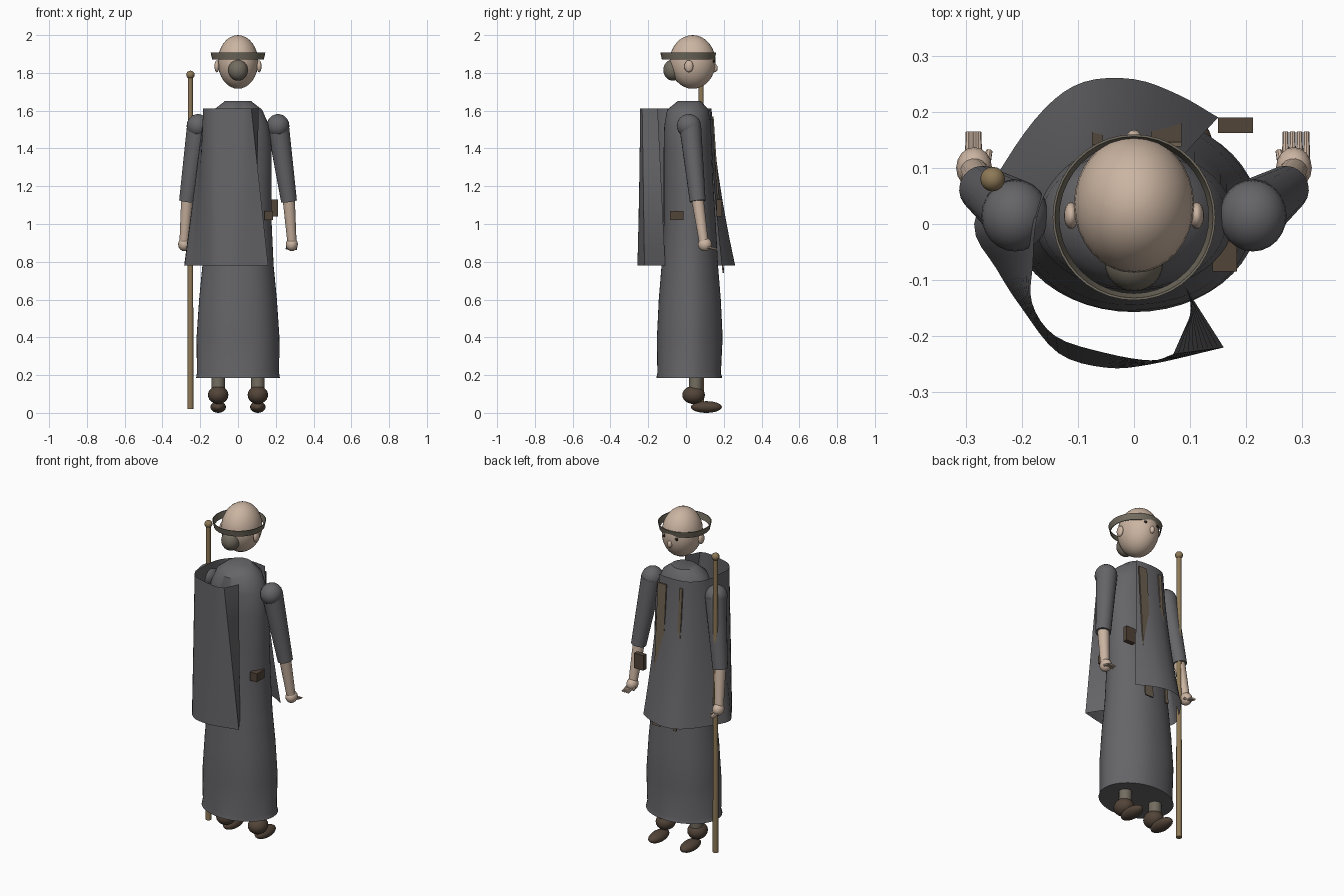
import bpy, bmesh, math
from mathutils import Vector

if "Cube" in bpy.data.objects:
    bpy.data.objects.remove(bpy.data.objects["Cube"])


def material(name, rgb):
    m = bpy.data.materials.new(name)
    m.diffuse_color = (*rgb, 1)
    m.use_nodes = True
    m.node_tree.nodes["Principled BSDF"].inputs["Base Color"].default_value = m.diffuse_color
    return m


CLOTH = material("grey cloth", (0.13, 0.13, 0.14))
SKIN = material("skin", (0.60, 0.46, 0.36))
LEATHER = material("brown leather", (0.085, 0.058, 0.04))
WOOD = material("staff wood", (0.27, 0.19, 0.095))
BAND = material("olive grey", (0.17, 0.15, 0.115))
STRAP = material("tan strap", (0.15, 0.115, 0.08))
DARK = material("dark eye", (0.02, 0.015, 0.012))


def finish(name, bm, mat, smooth=True, angle=40):
    bmesh.ops.recalc_face_normals(bm, faces=bm.faces)
    me = bpy.data.meshes.new(name)
    bm.to_mesh(me)
    bm.free()
    me.materials.append(mat)
    ob = bpy.data.objects.new(name, me)
    bpy.context.collection.objects.link(ob)
    if smooth:
        bpy.ops.object.select_all(action='DESELECT')
        ob.select_set(True)
        bpy.context.view_layer.objects.active = ob
        bpy.ops.object.shade_smooth_by_angle(angle=math.radians(angle))
    return ob


def ball(name, c, r, mat, seg=24):
    bm = bmesh.new()
    bmesh.ops.create_uvsphere(bm, u_segments=seg, v_segments=seg // 2, radius=1)
    for v in bm.verts:
        v.co = Vector(c) + Vector([v.co[i] * r[i] for i in range(3)])
    return finish(name, bm, mat)


def limb(name, a, b, ra, rb, mat, seg=16):
    a, b = Vector(a), Vector(b)
    d = b - a
    bm = bmesh.new()
    bmesh.ops.create_cone(bm, cap_ends=True, segments=seg, radius1=ra, radius2=rb, depth=d.length)
    q = Vector((0, 0, 1)).rotation_difference(d)
    for v in bm.verts:
        v.co = q @ v.co + (a + b) / 2
    return finish(name, bm, mat)


def box(name, lo, hi, mat, lean=0):
    # lean shifts the lower end forward
    bm = bmesh.new()
    bmesh.ops.create_cube(bm, size=1)
    for v in bm.verts:
        v.co = Vector([lo[i] + (v.co[i] + 0.5) * (hi[i] - lo[i]) for i in range(3)])
        if v.co.z < (lo[2] + hi[2]) / 2:
            v.co.y += lean
    return finish(name, bm, mat, False)


def loft(bm, rings, closed):
    rows = [[bm.verts.new(p) for p in r] for r in rings]
    n = len(rows[0])
    for a, b in zip(rows, rows[1:]):
        for i in range(n if closed else n - 1):
            j = (i + 1) % n
            bm.faces.new((a[i], a[j], b[j], b[i]))
    return rows


def spline(pts, steps=4):
    # smooth curve through all points
    p = [Vector(q) for q in pts]
    p = [2 * p[0] - p[1]] + p + [2 * p[-1] - p[-2]]
    out = []
    for a, b, c, d in zip(p, p[1:], p[2:], p[3:]):
        for k in range(steps):
            t = k / steps
            out.append(0.5 * (2 * b + (c - a) * t + (2 * a - 5 * b + 4 * c - d) * t * t
                              + (3 * b - a - 3 * c + d) * t ** 3))
    return out + [p[-2]]


# robe: elliptical sections (z, half width, back y, front y)
sections = [(0.185, 0.222, -0.157, 0.192), (0.21, 0.216, -0.153, 0.186), (0.40, 0.218, -0.155, 0.195),
            (0.60, 0.205, -0.145, 0.185), (0.78, 0.188, -0.130, 0.170), (1.0, 0.178, -0.118, 0.158),
            (1.2, 0.178, -0.118, 0.145), (1.4, 0.178, -0.118, 0.135), (1.52, 0.165, -0.115, 0.13),
            (1.605, 0.128, -0.10, 0.12), (1.65, 0.070, -0.045, 0.080)]
rings = []
for z, rx, y0, y1 in sections:
    ring = []
    for i in range(48):
        t = 2 * math.pi * i / 48
        f = 1 + 0.012 * math.sin(6 * t + 0.7) * max(0, 1.2 - z) * (z > 0.2)
        ring.append((rx * f * math.cos(t), (y0 + y1) / 2 + (y1 - y0) / 2 * f * math.sin(t), z))
    rings.append(ring)
bm = bmesh.new()
rows = loft(bm, rings, True)
bm.faces.new(rows[0])
bm.faces.new(rows[-1])
finish("robe", bm, CLOTH)

# cloak: open sheet from the front edge around the side to the folded back edge
top = [(0.09, 0.125), (0.05, 0.132), (0, 0.135), (-0.06, 0.13), (-0.11, 0.11), (-0.155, 0.06),
       (-0.175, 0.0), (-0.18, -0.07), (-0.182, -0.14), (-0.14, -0.20), (-0.05, -0.23), (0.03, -0.243),
       (0.07, -0.232), (0.11, -0.15)]
low = [(0.15, 0.19), (0.08, 0.23), (0, 0.258), (-0.09, 0.253), (-0.16, 0.205), (-0.23, 0.11),
       (-0.285, 0.0), (-0.245, -0.08), (-0.20, -0.15), (-0.135, -0.23), (-0.05, -0.256), (0.03, -0.25),
       (0.16, -0.22), (0.09, -0.11)]
st, sl = [spline(c[:-1]) + [Vector(c[-1])] for c in (top, low)]
rings = []
for k in range(11):
    t = k / 10
    rings.append([(*a.lerp(b, 0.35 * t + 0.65 * t ** 1.7 if a.y > 0 else t), 1.612 - 0.832 * t)
                  for a, b in zip(st, sl)])
bm = bmesh.new()
loft(bm, rings, False)
finish("cloak", bm, CLOTH)

# straps hanging on the front
box("wide_strap", (0.03, 0.138, 0.74), (0.085, 0.146, 1.57), STRAP, 0.055)
box("thin_strap", (-0.075, 0.134, 0.74), (-0.055, 0.142, 1.57), STRAP, 0.06)

# pouches
box("front_pouch", (0.15, 0.162, 1.04), (0.212, 0.19, 1.13), LEATHER)
box("side_pouch", (0.14, -0.085, 1.02), (0.184, -0.012, 1.07), LEATHER)

# head, features and band
ball("head", (0, 0.035, 1.858), (0.107, 0.122, 0.142), SKIN, 32)
ball("hair_bun", (0, -0.07, 1.815), (0.052, 0.05, 0.056), BAND)
ball("nose", (0, 0.152, 1.825), (0.014, 0.016, 0.022), SKIN, 12)
bm = bmesh.new()
wall = []
for r, z in ((0.137, 1.872), (0.145, 1.908), (0.141, 1.908), (0.133, 1.872), (0.137, 1.872)):
    wall.append([(r * math.cos(i * math.pi / 20), 0.012 + r * math.sin(i * math.pi / 20) * 1.02, z)
                 for i in range(40)])
loft(bm, wall, True)
bmesh.ops.remove_doubles(bm, verts=bm.verts, dist=0.0005)
finish("head_band", bm, BAND)

# paired parts
for s, side in ((1, "right"), (-1, "left")):
    ball(side + "_ear", (s * 0.112, 0.015, 1.835), (0.013, 0.024, 0.032), SKIN, 16)
    ball(side + "_eye", (s * 0.04, 0.146, 1.862), (0.009, 0.007, 0.009), DARK, 12)
    ball(side + "_shoulder", (s * 0.212, 0.015, 1.52), (0.06, 0.064, 0.062), CLOTH)
    limb(side + "_sleeve", (s * 0.212, 0.022, 1.52), (s * 0.27, 0.062, 1.12), 0.058, 0.042, CLOTH, 20)
    limb(side + "_forearm", (s * 0.268, 0.06, 1.14), (s * 0.285, 0.093, 0.91), 0.033, 0.025, SKIN)
    ball(side + "_hand", (s * 0.285, 0.10, 0.892), (0.032, 0.037, 0.036), SKIN, 16)
    for k in range(4):
        x = 0.27 + 0.0125 * k if s > 0 else 0.277 + 0.006 * k
        limb(f"{side}_finger_{k}", (s * x, 0.115, 0.877), (s * x, 0.164, 0.866), 0.0065, 0.005, SKIN, 8)
    limb(side + "_thumb", (s * 0.265, 0.10, 0.89), (s * 0.258, 0.13, 0.87), 0.009, 0.006, SKIN, 8)
    limb(side + "_leg", (s * 0.105, 0.05, 0.10), (s * 0.105, 0.055, 0.30), 0.036, 0.036, BAND)
    ball(side + "_ankle", (s * 0.105, 0.04, 0.095), (0.054, 0.06, 0.048), LEATHER)
    ball(side + "_foot", (s * 0.105, 0.108, 0.031), (0.041, 0.082, 0.031), LEATHER)

# walking staff
limb("staff", (-0.252, 0.08, 0.02), (-0.252, 0.08, 1.79), 0.016, 0.013, WOOD)
ball("staff_knob", (-0.252, 0.08, 1.79), (0.022, 0.022, 0.022), WOOD, 16)
